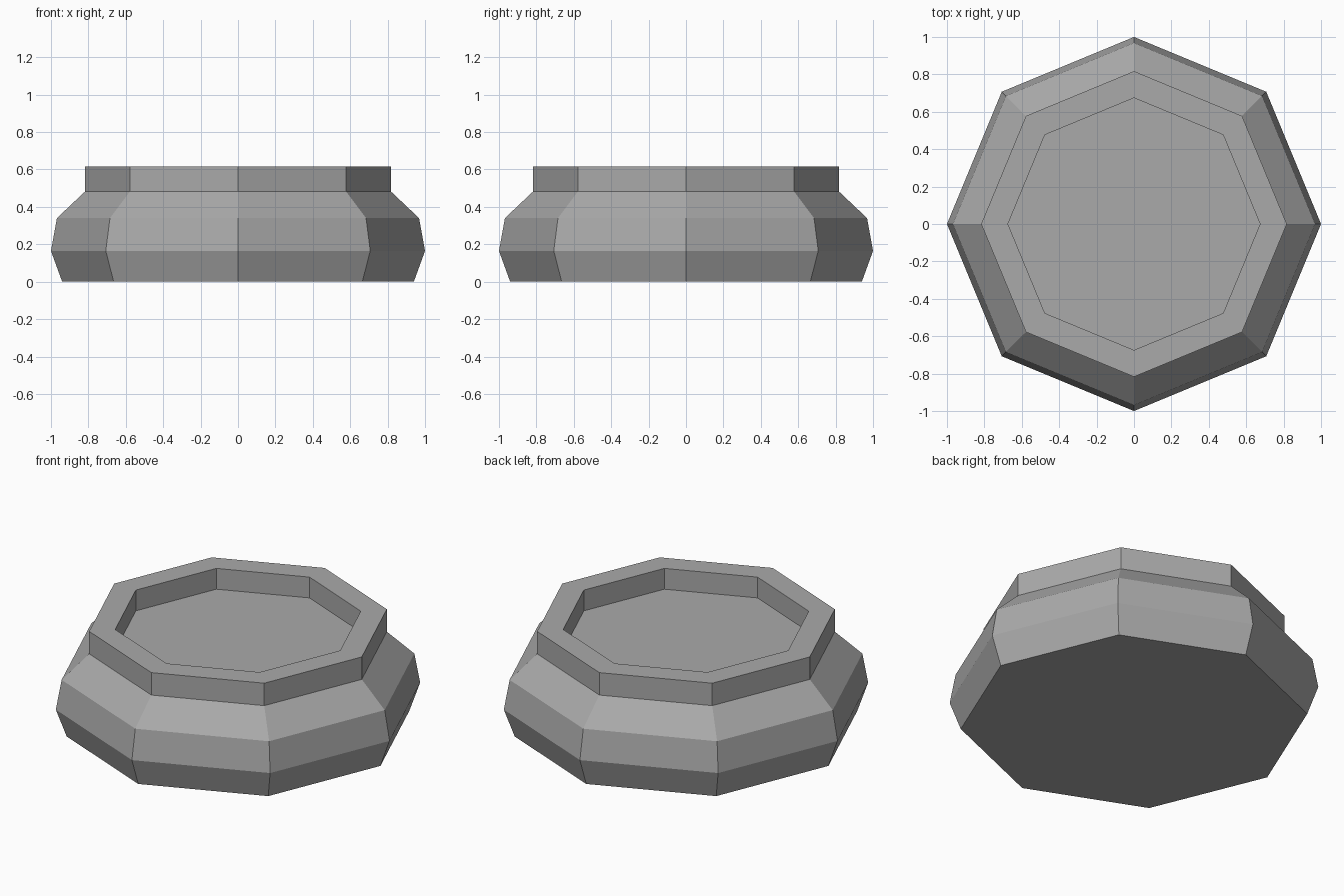
import bpy
import bmesh
from math import cos, sin, tau

cube = bpy.data.objects.get("Cube")
if cube:
    bpy.data.objects.remove(cube, do_unlink=True)

SIDES = 8

# One plain grey for the whole bowl
grey = bpy.data.materials.new("stone_grey")
grey.use_nodes = True
colour = (0.4, 0.4, 0.4, 1.0)
grey.diffuse_color = colour
grey.node_tree.nodes["Principled BSDF"].inputs["Base Color"].default_value = colour


def lathe(name, profile, material):
    """Turn a (radius, height) profile into a faceted solid with capped ends."""
    bm = bmesh.new()
    rings = [[bm.verts.new((r * cos(tau * i / SIDES), r * sin(tau * i / SIDES), z))
              for i in range(SIDES)] for r, z in profile]
    for low, high in zip(rings, rings[1:]):
        for i in range(SIDES):
            j = (i + 1) % SIDES
            bm.faces.new((low[i], low[j], high[j], high[i]))
    bm.faces.new(rings[0][::-1])
    bm.faces.new(rings[-1])
    bmesh.ops.recalc_face_normals(bm, faces=bm.faces)
    mesh = bpy.data.meshes.new(name)
    bm.to_mesh(mesh)
    bm.free()
    mesh.materials.append(material)
    obj = bpy.data.objects.new(name, mesh)
    bpy.context.collection.objects.link(obj)
    return obj


# Bulging body, upright collar, then the rim and the recessed floor
lathe("octagonal_bowl", [
    (0.94, 0), (1.0, 0.165), (0.968, 0.34), (0.817, 0.483),
    (0.817, 0.617), (0.674, 0.617), (0.674, 0.493),
], grey)
